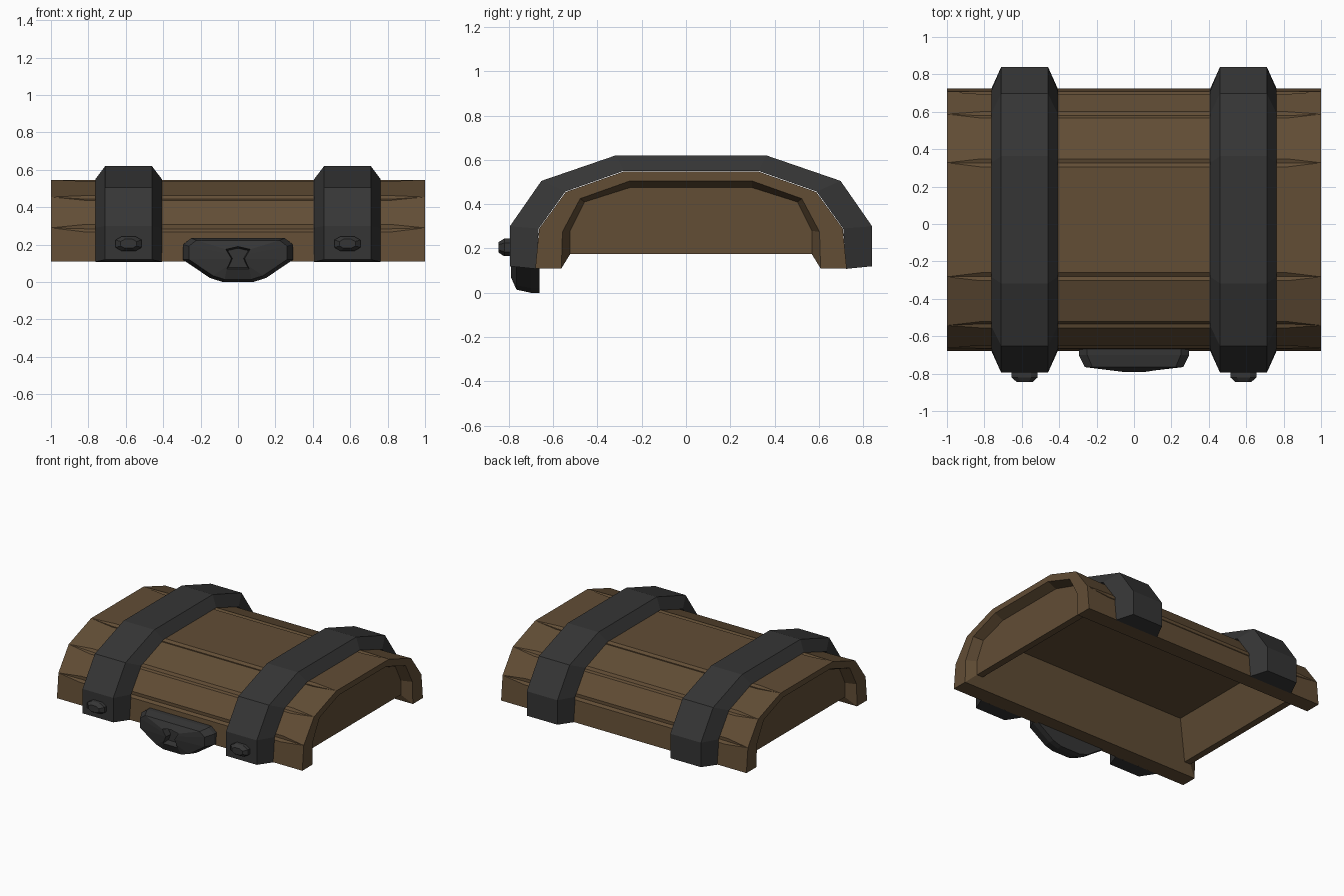
import bpy, bmesh
from mathutils import Vector

cube = bpy.data.objects.get("Cube")
if cube:
    bpy.data.objects.remove(cube)

MID_Y = 0.0225  # the arch is symmetric about this depth


def material(name, rgb):
    m = bpy.data.materials.new(name)
    m.use_nodes = True
    m.diffuse_color = (*rgb, 1)
    bsdf = m.node_tree.nodes["Principled BSDF"]
    bsdf.inputs["Base Color"].default_value = (*rgb, 1)
    bsdf.inputs["Roughness"].default_value = 0.8
    return m


WOOD = material("brown wood", (0.122, 0.075, 0.036))
IRON = material("dark iron", (0.036, 0.036, 0.036))


def arch(half):
    """Full front-to-back arch of (y, z) from the points of its front half."""
    return ([Vector((MID_Y - d, z)) for d, z in half]
            + [Vector((MID_Y + d, z)) for d, z in reversed(half)])


def at_x(x, profile):
    return [(x, p[0], p[1]) for p in profile]


def loft(bm, rings, closed=False):
    rows = [[bm.verts.new(p) for p in ring] for ring in rings]
    n = len(rows[0])
    for a, b in zip(rows, rows[1:]):
        for i in range(n if closed else n - 1):
            j = (i + 1) % n
            bm.faces.new((a[i], a[j], b[j], b[i]))
    return rows


def face(bm, points):
    bm.faces.new([bm.verts.new(p) for p in points])


def finish(bm, name, mat):
    bmesh.ops.remove_doubles(bm, verts=bm.verts[:], dist=0.0005)
    bmesh.ops.recalc_face_normals(bm, faces=bm.faces[:])
    mesh = bpy.data.meshes.new(name)
    bm.to_mesh(mesh)
    bm.free()
    mesh.materials.append(mat)
    obj = bpy.data.objects.new(name, mesh)
    bpy.context.collection.objects.link(obj)
    return obj


def grooved(profile, spread, depth):
    """Split every knee of the arch into a small plank groove."""
    out = [profile[0]]
    for a, p, b in zip(profile, profile[1:], profile[2:]):
        to_a, to_b = (a - p).normalized(), (b - p).normalized()
        inward = (to_a + to_b).normalized()
        out += [p + to_a * spread, p + inward * depth, p + to_b * spread]
    return out + [profile[-1]]


# Arched wooden lid: planks, end rims, recessed end panels and hollow inside
outer = arch([(0.7025, 0.11), (0.685, 0.29), (0.565, 0.455), (0.305, 0.547)])
rim = arch([(0.585, 0.11), (0.58, 0.275), (0.50, 0.425), (0.275, 0.505)])
panel = arch([(0.545, 0.175), (0.545, 0.28), (0.48, 0.41), (0.275, 0.475)])
PANEL_X, INNER_X, ROOF_X, ROOF_D, ROOF_Z = 0.93, 0.88, 0.78, 0.47, 0.44

bm = bmesh.new()
flat, cut = grooved(outer, 0, 0), grooved(outer, 0.022, 0.014)
loft(bm, [at_x(-1, flat), at_x(-0.82, cut), at_x(0.82, cut), at_x(1, flat)])
for s in (-1, 1):
    loft(bm, [at_x(s, outer), at_x(s, rim), at_x(s * PANEL_X, panel)])
    face(bm, at_x(s * PANEL_X, panel))
    # lower edge of the end panel and the inner end wall
    ends = [panel[0], panel[-1]]
    roof = [(MID_Y - ROOF_D, ROOF_Z), (MID_Y + ROOF_D, ROOF_Z)]
    loft(bm, [at_x(s * PANEL_X, ends), at_x(s * INNER_X, ends), at_x(s * ROOF_X, roof)])
for k, d in ((0, -ROOF_D), (-1, ROOF_D)):
    # underside of the long edge, then the inner long wall
    loft(bm, [at_x(-1, [outer[k], rim[k]]), at_x(1, [outer[k], rim[k]])])
    side = [(1, *rim[k]), (PANEL_X, *panel[k]), (INNER_X, *panel[k]),
            (ROOF_X, MID_Y + d, ROOF_Z)]
    face(bm, side + [(-x, y, z) for x, y, z in reversed(side)])
face(bm, [(sx * ROOF_X, MID_Y + sy * ROOF_D, ROOF_Z)
          for sx, sy in ((-1, -1), (1, -1), (1, 1), (-1, 1))])
finish(bm, "lid", WOOD)

# Iron straps with bevelled sides, each with a stud on the front
strap_top = arch([(0.8175, 0.12), (0.8175, 0.30), (0.675, 0.505), (0.34, 0.62)])
strap_base = arch([(0.70, 0.108), (0.687, 0.29), (0.567, 0.457), (0.305, 0.55)])
for side, s in (("right", -1), ("left", 1)):
    cx = s * 0.585
    bm = bmesh.new()
    rows = loft(bm, [at_x(cx - 0.178, strap_base), at_x(cx - 0.125, strap_top),
                     at_x(cx + 0.125, strap_top), at_x(cx + 0.178, strap_base)])
    for k in (0, -1):
        bm.faces.new([row[k] for row in rows])
    finish(bm, side + "_strap", IRON)

    bm = bmesh.new()
    octagon = [(-0.035, 0.04), (0.035, 0.04), (0.07, 0.02), (0.07, -0.02),
               (0.035, -0.04), (-0.035, -0.04), (-0.07, -0.02), (-0.07, 0.02)]
    rows = loft(bm, [[(cx + x * f, y, 0.205 + z * f) for x, z in octagon]
                     for y, f in ((-0.785, 1), (-0.82, 1), (-0.845, 0.6))], closed=True)
    bm.faces.new(rows[-1])
    finish(bm, side + "_stud", IRON)

# Lock plate with a sunken keyhole
def mirrored(half):
    return half + [(-x, z) for x, z in reversed(half) if x > 0]


plate = mirrored([(0, 0.235), (0.25, 0.235), (0.295, 0.20),
                  (0.295, 0.12), (0.15, 0.022), (0.08, 0.0)])
keyhole = mirrored([(0, 0.19), (0.065, 0.175), (0.05, 0.15),
                    (0.035, 0.125), (0.05, 0.09), (0.06, 0.07)])


def ring(points, y, f=1.0):
    return [(x * f, y, 0.13 + (z - 0.13) * f) for x, z in points]


bm = bmesh.new()
rows = loft(bm, [ring(plate, -0.66), ring(plate, -0.70), ring(plate, -0.765, 0.89),
                 ring(keyhole, -0.79), ring(keyhole, -0.74, 0.85)], closed=True)
bm.faces.new(rows[0])
bm.faces.new(rows[-1])
finish(bm, "lock_plate", IRON)
